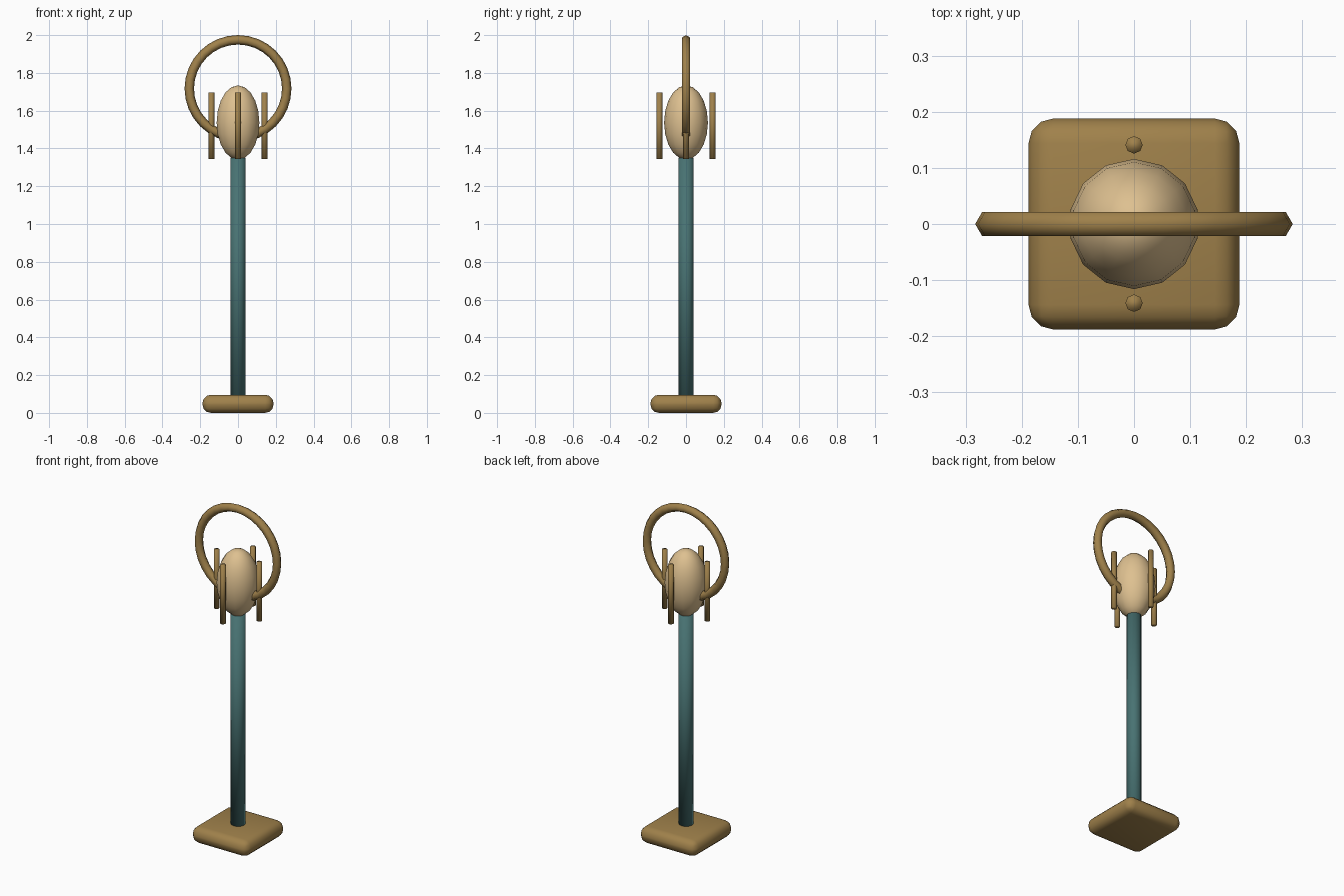
import bpy
from math import pi, cos, sin

cube = bpy.data.objects.get("Cube")
if cube:
    bpy.data.objects.remove(cube, do_unlink=True)


def material(name, rgb):
    m = bpy.data.materials.new(name)
    m.use_nodes = True
    m.diffuse_color = (*rgb, 1)
    m.node_tree.nodes["Principled BSDF"].inputs["Base Color"].default_value = (*rgb, 1)
    return m


bronze = material("bronze", (0.35, 0.22, 0.07))
teal = material("teal", (0.065, 0.17, 0.17))
cream = material("cream", (0.73, 0.53, 0.28))


def finish(name, mat):
    ob = bpy.context.object
    ob.name = name
    ob.data.materials.append(mat)
    bpy.ops.object.shade_smooth()
    return ob


def rod(name, mat, radius, bottom, top, sides, x=0, y=0):
    bpy.ops.mesh.primitive_cylinder_add(
        vertices=sides, radius=radius, depth=top - bottom,
        location=(x, y, (bottom + top) / 2))
    return finish(name, mat)


# Rounded square foot
bpy.ops.mesh.primitive_cube_add(size=1, location=(0, 0, 0.048))
base = bpy.context.object
base.scale = (0.376, 0.376, 0.096)
bpy.ops.object.transform_apply(location=False, rotation=False, scale=True)
finish("base", bronze)
bevel = base.modifiers.new("rounding", "BEVEL")
bevel.width = 0.044
bevel.segments = 3

# Post, its ends softly shaded
rod("post", teal, 0.04, 0.08, 1.35, 12)

# Egg-shaped lamp globe
bpy.ops.mesh.primitive_uv_sphere_add(segments=14, ring_count=10, radius=1,
                                     location=(0, 0, 1.537), rotation=(0, 0, pi / 2))
globe = finish("globe", cream)
if any(abs(abs(v.co.y) - 1) < 1e-4 for v in globe.data.vertices):
    globe.rotation_euler.z = 0
globe.scale = (0.116, 0.116, 0.197)

# Four guard rods around the globe
for i, side in enumerate(("left", "back", "right", "front")):
    a = i * pi / 2
    rod(f"{side}_guard_rod", bronze, 0.0155, 1.345, 1.695, 8,
        0.141 * cos(a), 0.141 * sin(a))

# Large upright ring passing through the globe
bpy.ops.mesh.primitive_torus_add(major_segments=32, minor_segments=6,
                                 major_radius=0.258, minor_radius=0.025,
                                 location=(0, 0, 1.717), rotation=(pi / 2, 0, 0))
finish("ring", bronze)
